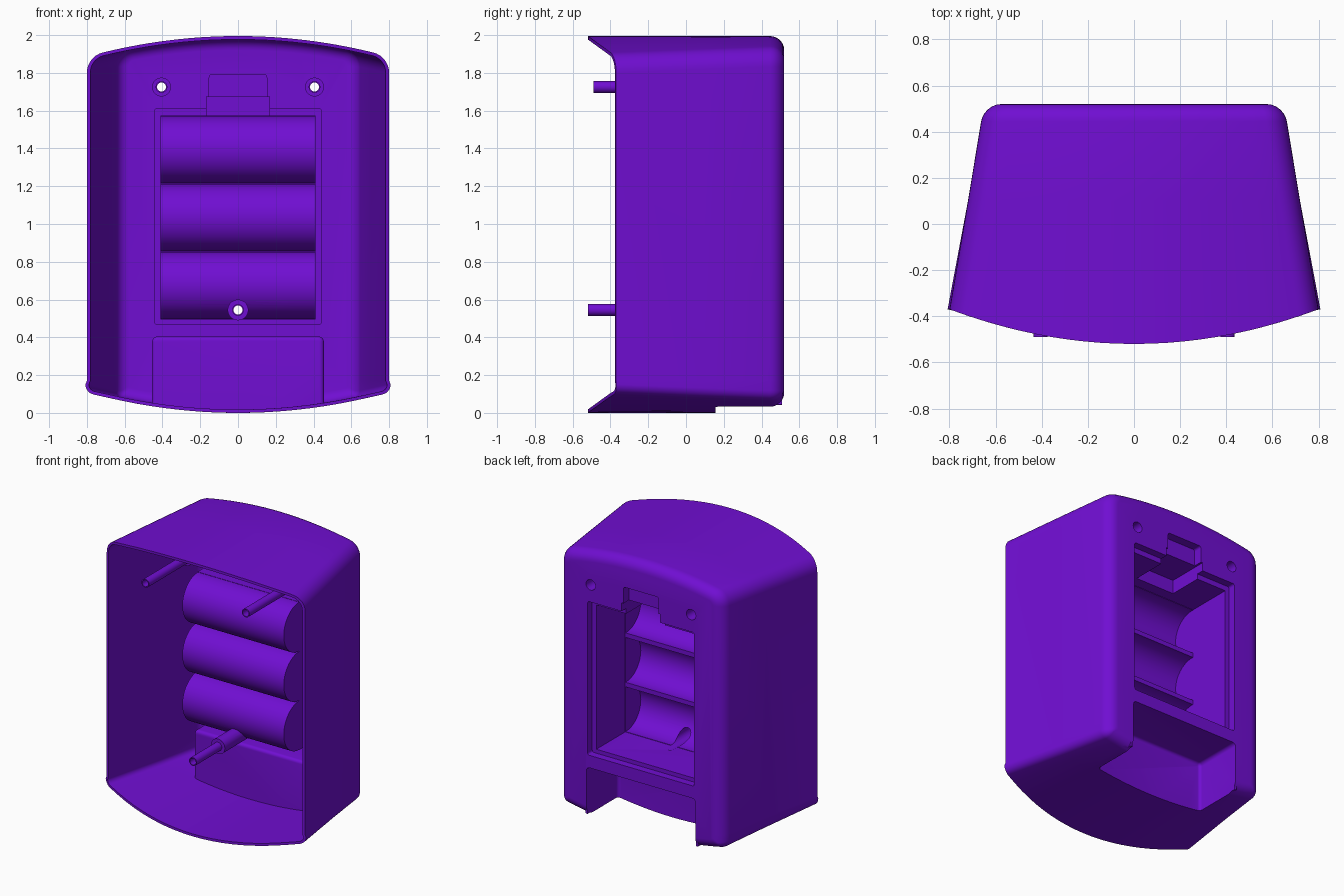
import bpy, bmesh, math
from mathutils import Matrix

if "Cube" in bpy.data.objects:
    bpy.data.objects.remove(bpy.data.objects["Cube"])

purple = bpy.data.materials.new("purple_plastic")
purple.diffuse_color = (0.162, 0.0044, 0.645, 1)
purple.use_nodes = True
purple.node_tree.nodes["Principled BSDF"].inputs["Base Color"].default_value = purple.diffuse_color
K = 0.17          # curvature of the domed top and bottom
WALL = 0.018      # shell thickness


def obj_from(bm, name):
    bmesh.ops.recalc_face_normals(bm, faces=bm.faces[:])
    me = bpy.data.meshes.new(name)
    bm.to_mesh(me)
    bm.free()
    ob = bpy.data.objects.new(name, me)
    me.materials.append(purple)
    bpy.context.collection.objects.link(ob)
    return ob


def section(w, d, lip):
    """Closed x-z outline: half width w, inset d, domed ends, rounded corners."""
    w -= d
    half = []
    for r, sign, base, extra in ((max(0.11 - d, 0.02), 1, 2.0 - d, 0),
                                 (max(0.055 - d, 0.015), -1, 0.005 + d, lip)):
        slope = math.atan(2 * K * (w - r))
        xa = w - r * (1 - math.sin(slope))
        zc = base - sign * (K * xa * xa + r * math.cos(slope))
        part = [(xa * i / 10, base - sign * K * (xa * i / 10) ** 2) for i in range(10)]
        for i in range(8):
            a = (math.pi / 2 - slope) * (1 - i / 7)
            a = a if i else math.pi / 2 - slope
            part.append((w - r + r * math.cos(a) + extra, zc + sign * r * math.sin(a)))
        half += part if sign > 0 else [(w, 0.175)] + part[::-1]
    return half + [(-x, z) for x, z in half[-2:0:-1]]


def shell():
    """Thick open-fronted shell with a rounded back edge."""
    bm = bmesh.new()
    skins = []
    for d0, R in ((0, 0.075), (WALL, 0.057)):
        rings = [[(x, -0.52 + 0.235 * min(abs(x), 0.8) ** 2, z)
                  for x, z in section(0.80, d0, 0.008)]]
        rings.append([(x, 0.1, z) for x, z in section(0.72, d0, 0)])
        for i in range(7):
            a = i / 6 * math.pi / 2
            y = 0.52 - d0 - R + R * math.sin(a)
            rings.append([(x, y, z) for x, z in
                          section(0.80 - 0.168 * (y + 0.37), d0 + R * (1 - math.cos(a)), 0)])
        skin = [[bm.verts.new(p) for p in ring] for ring in rings]
        bm.faces.new(skin[-1])
        skins.append(skin)
    n = len(skins[0][0])
    pairs = [(s[i], s[i + 1]) for s in skins for i in range(len(s) - 1)]
    pairs.append((skins[0][0], skins[1][0]))
    for a, b in pairs:
        for i in range(n):
            j = (i + 1) % n
            bm.faces.new((a[i], a[j], b[j], b[i]))
    return obj_from(bm, "battery_housing")


def prism(name, pts, y0, y1):
    bm = bmesh.new()
    a, b = ([bm.verts.new((x, y, z)) for x, z in pts] for y in (y0, y1))
    bm.faces.new(a)
    bm.faces.new(b)
    for i in range(len(pts)):
        j = (i + 1) % len(pts)
        bm.faces.new((a[i], a[j], b[j], b[i]))
    return obj_from(bm, name)


def plate(name, w, z0, z1, y0, y1, r=0.0):
    """Block of half width w with rounded x-z corners."""
    if r == 0:
        pts = [(-w, z0), (w, z0), (w, z1), (-w, z1)]
    else:
        pts = []
        for k, (cx, cz) in enumerate(((w - r, z1 - r), (r - w, z1 - r), (r - w, z0 + r), (w - r, z0 + r))):
            for i in range(5):
                a = (k + i / 4) * math.pi / 2
                pts.append((cx + r * math.cos(a), cz + r * math.sin(a)))
    return prism(name, pts, y0, y1)


def foot_block(name, w, top, r, y0, y1, bottom):
    """Notch block whose lower edge follows the domed floor."""
    pts = [(w * i / 8, bottom + K * (w * i / 8) ** 2) for i in range(-8, 9)]
    for k, cx in ((0, w - r), (1, r - w)):
        for i in range(6):
            a = (k + i / 5) * math.pi / 2
            pts.append((cx + r * math.cos(a), top - r + r * math.sin(a)))
    ob = prism(name, pts, y0, y1)
    # round the edge between the notch front and its sides and roof
    bm = bmesh.new()
    bm.from_mesh(ob.data)
    edges = [e for e in bm.edges if all(abs(v.co.y - y0) < 1e-5 for v in e.verts)
             and (e.verts[0].co.z + e.verts[1].co.z) / 2 > bottom + K * w * w + 0.01]
    bmesh.ops.bevel(bm, geom=edges, offset=0.022, segments=4, profile=0.5, affect='EDGES')
    bm.to_mesh(ob.data)
    bm.free()
    return ob


def rod(name, r, centre, length, axis, seg=32):
    bm = bmesh.new()
    turn = Matrix.Rotation(math.pi / 2, 4, 'X' if axis == 'y' else 'Y')
    bmesh.ops.create_cone(bm, cap_ends=True, segments=seg, radius1=r, radius2=r,
                          depth=length, matrix=Matrix.Translation(centre) @ turn)
    return obj_from(bm, name)


def rod_y(name, r, x, z, y0, y1):
    return rod(name, r, (x, (y0 + y1) / 2, z), y1 - y0, 'y')


body = shell()
CELLS = (0.68, 1.04, 1.40)
PEGS = ((-0.405, 1.73, -0.49, -0.02, 0.05), (0.405, 1.73, -0.49, -0.02, 0.05),
        (0, 0.55, -0.52, -0.23, 0.055))

# Solid masses inside the shell: compartment, door frame, latch, notch, pegs
adds = [plate("compartment", 0.41, 0.5, 1.58, 0.12, 0.51),
        plate("door_frame", 0.445, 0.47, 1.62, 0.45, 0.512, 0.02),
        plate("latch_slot", 0.17, 1.54, 1.68, 0.2, 0.513),
        plate("latch_tab", 0.155, 1.6, 1.80, 0.44, 0.511, 0.02),
        foot_block("foot_notch", 0.455, 0.41, 0.03, 0.14, 0.509, 0.014)]
adds += [rod("cell_cradle", 0.178, (0, 0.121, z), 0.818, 'x', 64) for z in CELLS]

# Hollows opened from the back
cuts = [plate("compartment_cut", 0.396, 0.514, 1.566, 0.135, 0.7),
        plate("door_cut", 0.43, 0.485, 1.605, 0.466, 0.71, 0.015),
        plate("latch_slot_cut", 0.156, 1.5, 1.666, 0.215, 0.72),
        plate("latch_tab_cut", 0.141, 1.58, 1.786, 0.456, 0.73, 0.015),
        foot_block("foot_cut", 0.439, 0.394, 0.025, 0.156, 0.74, -0.2)]
cuts += [rod("cell_cut", 0.164, (0, 0.121, z), 0.79, 'x', 64) for z in CELLS]

# Screw pegs: wide sleeve, thin tube, counterbore and through hole
for x, z, tip, step, r in PEGS:
    back = 0.508 if z > 1 else 0.15
    adds.append(rod_y("sleeve", r, x, z, step, back))
    adds.append(rod_y("peg", 0.031, x, z, tip, step + 0.05))
    cuts.append(rod_y("counterbore", r - 0.012, x, z, step + 0.014, 0.75 if z > 1 else 0.2))
    cuts.append(rod_y("screw_hole", 0.024, x, z, -0.7, 0.76 if z > 1 else 0.21))

bpy.context.view_layer.objects.active = body
for op, tools in (('UNION', adds), ('DIFFERENCE', cuts)):
    for tool in tools:
        m = body.modifiers.new(tool.name, 'BOOLEAN')
        m.operation, m.solver, m.object = op, 'EXACT', tool
        bpy.ops.object.modifier_apply(modifier=m.name)
        bpy.data.objects.remove(tool)

# Centre, stand on the floor and smooth
zmin = min(v.co.z for v in body.data.vertices)
for v in body.data.vertices:
    v.co.z -= zmin
bpy.ops.object.select_all(action='DESELECT')
body.select_set(True)
bpy.ops.object.shade_smooth_by_angle(angle=math.radians(30))
